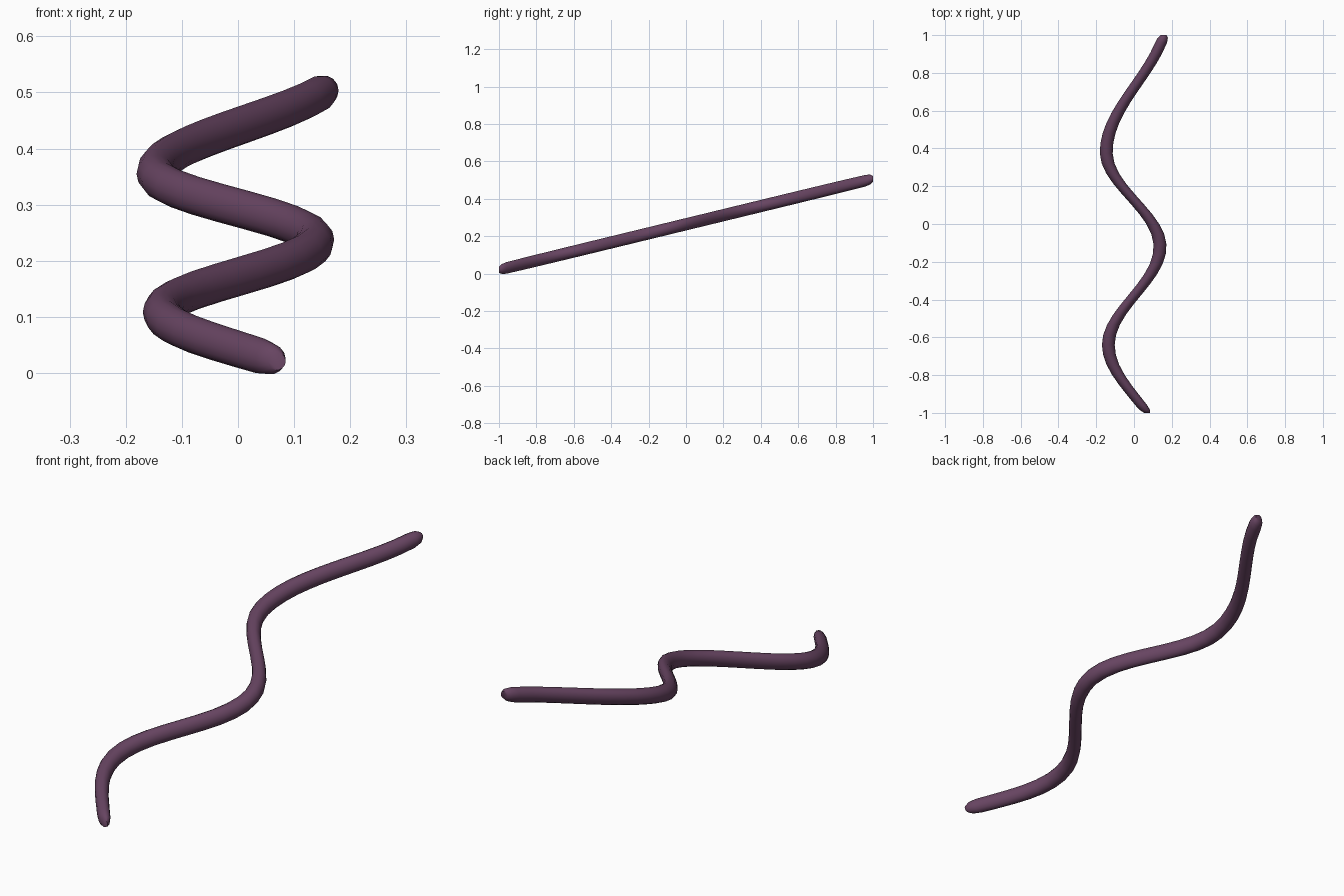
import bpy, bmesh, math

cube = bpy.data.objects.get("Cube")
if cube:
    bpy.data.objects.remove(cube, do_unlink=True)

SIDES = 14
STEPS = 36
RADIUS = 0.034
SLOPE, MID_Z = 0.243, 0.264
# Sideways turning points of the wave: (y, x)
TURNS = [(-1.2, 0.15), (-0.64, -0.136), (-0.12, 0.138), (0.38, -0.147), (1.1, 0.172)]


def sway(y):
    """Sideways offset, eased between neighbouring turning points."""
    for (y0, x0), (y1, x1) in zip(TURNS, TURNS[1:]):
        if y <= y1:
            t = (y - y0) / (y1 - y0)
            return x0 + (x1 - x0) * (1 - math.cos(math.pi * t)) / 2


def thickness(y):
    """Slight taper towards the tips."""
    return RADIUS - 0.003 * abs(y) ** 6


# Stations along the length, with rounded tips at both ends
body = [-0.96 + 1.92 * i / STEPS for i in range(STEPS + 1)]
stations = [(y, thickness(y)) for y in body]
tip = [(0.985, 0.027), (1.0, 0.016)]
stations = [(-y, r) for y, r in reversed(tip)] + stations + tip

# Sweep upright rings along the wavy, rising path
bm = bmesh.new()
rings = []
for y, r in stations:
    cx, cz = sway(y), MID_Z + SLOPE * y
    ring = []
    for k in range(SIDES):
        a = math.tau * k / SIDES
        ring.append(bm.verts.new((cx + r * math.cos(a), y, cz + r * math.sin(a))))
    rings.append(ring)
for a, b in zip(rings, rings[1:]):
    for k in range(SIDES):
        n = (k + 1) % SIDES
        bm.faces.new((a[k], a[n], b[n], b[k]))
bm.faces.new(rings[0])
bm.faces.new(rings[-1])
bmesh.ops.recalc_face_normals(bm, faces=bm.faces)

mesh = bpy.data.meshes.new("wavy_strand")
bm.to_mesh(mesh)
bm.free()
strand = bpy.data.objects.new("wavy_strand", mesh)
bpy.context.collection.objects.link(strand)

# Dull purple surface
color = (0.135, 0.058, 0.12, 1)
mat = bpy.data.materials.new("dull_purple")
mat.use_nodes = True
mat.diffuse_color = color
bsdf = mat.node_tree.nodes["Principled BSDF"]
bsdf.inputs["Base Color"].default_value = color
bsdf.inputs["Roughness"].default_value = 0.6
mesh.materials.append(mat)

bpy.ops.object.select_all(action="DESELECT")
strand.select_set(True)
bpy.context.view_layer.objects.active = strand
bpy.ops.object.shade_smooth_by_angle(angle=math.radians(60))
